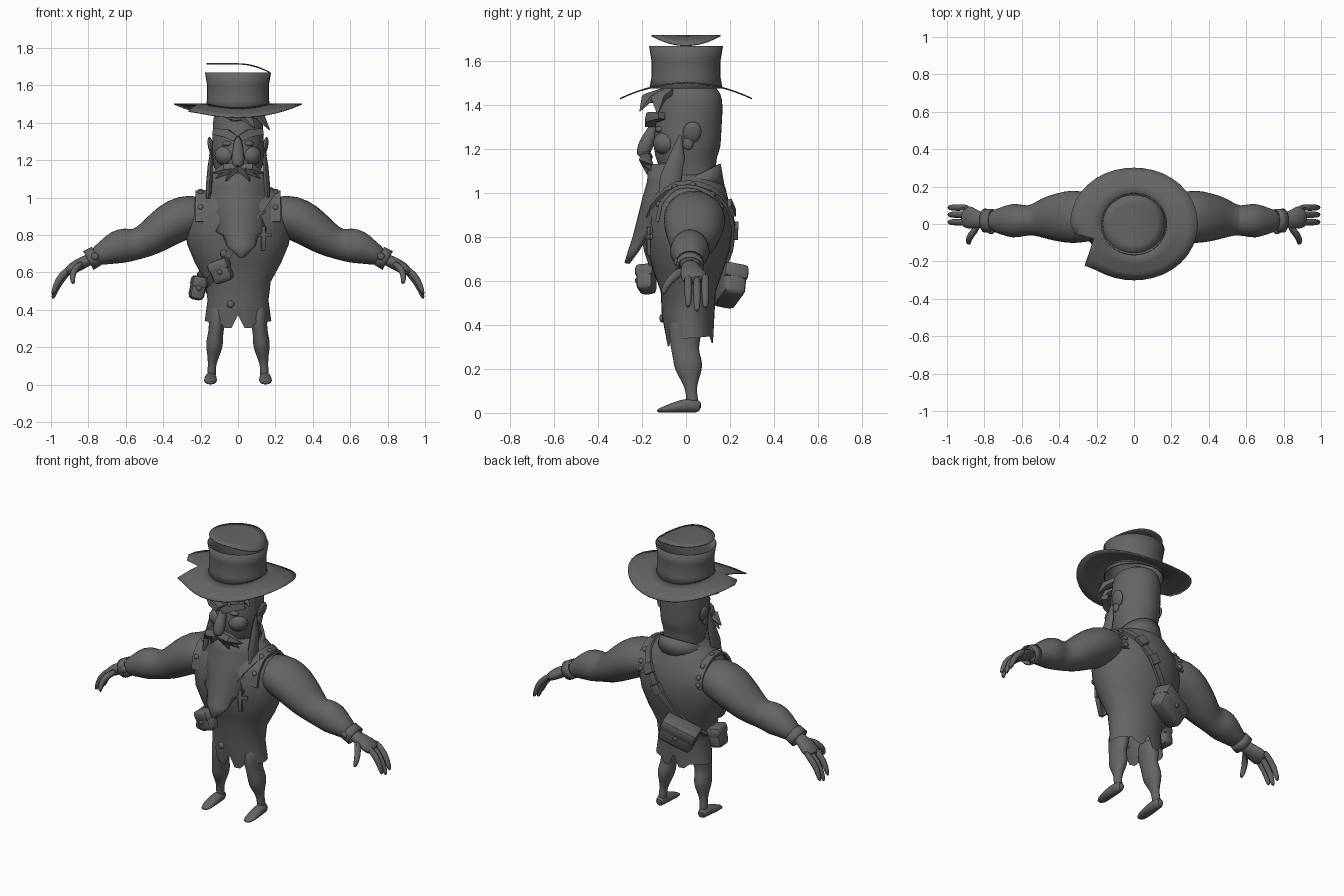
import bpy, bmesh
from math import sin, cos, pi, radians, sqrt
from mathutils import Vector, Euler
from mathutils.bvhtree import BVHTree

if "Cube" in bpy.data.objects:
    bpy.data.objects.remove(bpy.data.objects["Cube"])

clay = bpy.data.materials.new("dark grey clay")
clay.use_nodes = True
GREY = (.13, .13, .13, 1)
clay.diffuse_color = GREY
clay.node_tree.nodes["Principled BSDF"].inputs["Base Color"].default_value = GREY
X, Y, Z = Vector((1, 0, 0)), Vector((0, 1, 0)), Vector((0, 0, 1))
SIDES = (("left", 1), ("right", -1))


def finish(name, bm, sub=0, thick=0, sharp=45):
    bmesh.ops.recalc_face_normals(bm, faces=bm.faces)
    mesh = bpy.data.meshes.new(name)
    bm.to_mesh(mesh)
    bm.free()
    mesh.materials.append(clay)
    mesh.shade_smooth()
    mesh.set_sharp_from_angle(angle=radians(sharp))
    obj = bpy.data.objects.new(name, mesh)
    bpy.context.collection.objects.link(obj)
    if thick:
        mod = obj.modifiers.new("thickness", "SOLIDIFY")
        mod.thickness, mod.offset = thick, 0
    if sub:
        mod = obj.modifiers.new("smooth", "SUBSURF")
        mod.levels = mod.render_levels = sub
    return obj


def bridge(bm, rings, closed=True):
    for low, high in zip(rings, rings[1:]):
        n = len(low)
        for k in range(n if closed else n - 1):
            m = (k + 1) % n
            bm.faces.new((low[k], low[m], high[m], high[k]))


def tube(name, path, n=16, ref=Y, caps=True, sub=0, thick=0, side=1, edit=None, loop=False):
    """Sections along a path of (x, y, z, across, along ref); ref may be one vector per point."""
    bm = bmesh.new()
    pts = [Vector((p[0] * side, p[1], p[2])) for p in path]
    last = len(pts) - 1
    rings = []
    for i, p in enumerate(path):
        if loop:
            t = pts[(i + 1) % len(pts)] - pts[i - 1]
        else:
            t = pts[min(i + 1, last)] - pts[max(i - 1, 0)]
        t.normalize()
        a = ref[i] if isinstance(ref, list) else ref
        a = (a - t * a.dot(t)).normalized()
        b = t.cross(a)
        grow, turn = (sqrt(2), pi / 4) if n == 4 else (1, 0)
        rings.append([bm.verts.new(pts[i] + grow * (a * cos(w) * p[4] + b * sin(w) * p[3]))
                      for w in (turn + k * 2 * pi / n for k in range(n))])
    bridge(bm, rings + rings[:1] if loop else rings)
    if caps and not loop:
        bm.faces.new(rings[0])
        bm.faces.new(rings[-1])
    if edit:
        for v in bm.verts:
            edit(v.co)
    return finish(name, bm, sub, thick)


def ball(name, loc, size, rot=(0, 0, 0), n=12):
    bm = bmesh.new()
    bmesh.ops.create_uvsphere(bm, u_segments=n, v_segments=n // 2 + 2, radius=1)
    turn = rot if hasattr(rot, "to_matrix") else Euler(rot)
    for v in bm.verts:
        v.co = turn.to_matrix() @ (v.co * Vector(size)) + Vector(loc)
    return finish(name, bm)


def box(name, loc, size, rot=(0, 0, 0), bevel=.015):
    bm = bmesh.new()
    bmesh.ops.create_cube(bm, size=1)
    for v in bm.verts:
        v.co *= Vector(size)
    bmesh.ops.bevel(bm, geom=bm.edges[:], offset=bevel, segments=2, affect="EDGES", profile=.5)
    for v in bm.verts:
        v.co = Euler(rot).to_matrix() @ v.co + Vector(loc)
    return finish(name, bm)


# Coat: barrel torso with a flared, slit hem
def cut_hem(co):
    if co.z < .34:
        co.z += .05 if abs(co.x) < .01 else -.02 if abs(co.x) < .08 else .01


coat = tube("coat", [(0, y, z, rx, ry) for z, y, rx, ry in (
    (.33, .02, .178, .105), (.45, .01, .163, .12), (.55, .01, .175, .125), (.65, .01, .23, .16),
    (.75, .01, .272, .19), (.85, .015, .285, .2), (.94, .02, .275, .19), (1, .03, .23, .165),
    (1.05, .04, .16, .14), (1.09, .045, .1, .1))], n=32, caps=False, edit=cut_hem)

# Arms, cuffs, hands, legs and feet
solid = [coat]
for label, s in SIDES:
    solid.append(tube(label + "_sleeve", (
        (.14, .03, .91, .08, .1), (.24, .035, .91, .115, .135), (.33, .04, .88, .122, .148),
        (.41, .035, .825, .108, .132), (.48, .03, .775, .094, .112), (.545, .02, .747, .082, .08),
        (.59, .018, .748, .094, .084), (.65, .018, .735, .094, .098), (.71, .016, .705, .066, .072),
        (.78, .018, .675, .048, .055)), sub=1, side=s))
    tube(label + "_cuff", ((.755, .018, .688, .051, .058), (.8, .018, .663, .053, .06)),
         thick=.008, caps=False, side=s)
    ball(label + "_cuff_rivet", (.765 * s, -.04, .685), (.02, .014, .02))
    tube(label + "_palm", ((.77, .018, .68, .032, .04), (.83, .02, .652, .034, .046),
         (.88, .035, .625, .034, .066), (.92, .045, .597, .024, .058)), n=12, sub=1, side=s)
    for finger, y, drop in (("index", .01, 0), ("middle", .05, .02), ("little", .088, .005)):
        tube(label + "_" + finger + "_finger", (
            (.88, y, .635, .02, .018), (.945, y, .585 - drop, .021, .02),
            (.975, y, .53 - drop, .018, .018), (.992, y, .475 - drop, .01, .012)),
            n=8, sub=1, side=s)
    tube(label + "_thumb", ((.83, -.01, .65, .025, .02), (.875, -.06, .62, .021, .02),
         (.888, -.095, .575, .018, .018), (.88, -.105, .535, .01, .01)), n=8, ref=X, sub=1, side=s)
    tube(label + "_leg", ((.105, 0, .45, .06, .08), (.11, -.005, .34, .048, .076),
         (.118, -.005, .285, .04, .063), (.123, .005, .245, .046, .066), (.127, .014, .2, .047, .067),
         (.132, .018, .155, .033, .044), (.138, .022, .115, .024, .028), (.141, .026, .075, .022, .026),
         (.142, .032, .03, .027, .032)), n=12, sub=1, side=s)
    tube(label + "_foot", ((.145, .07, .025, .02, .024), (.145, .035, .036, .032, .036),
         (.147, -.03, .03, .035, .03), (.148, -.09, .017, .037, .017),
         (.146, -.135, .008, .018, .008)), n=12, ref=Z, sub=1, side=s)

# Surface lookup, so that straps and buttons lie on the coat and sleeves
depsgraph = bpy.context.evaluated_depsgraph_get()
trees = [BVHTree.FromObject(obj, depsgraph) for obj in solid]


def snap(centre, way, gap=.006):
    hits = [t.ray_cast(centre + way * .7, -way) for t in trees]
    near = min((h for h in hits if h[0]), key=lambda h: h[3], default=None)
    return (near[0] if near else centre + way * .2) + way * gap


def rivet(name, p, way, r=.015):
    ball(name, p, (r, r, r * .6), way.to_track_quat("Z", "Y"))


# Riveted shoulder straps
for label, s in SIDES:
    centre = Vector((.2 * s, .03, .87))
    ways = [-Y * cos(pi * k / 20) + Z * sin(pi * k / 20) for k in range(21)]
    spots = [snap(centre, w) for w in ways]
    tube(label + "_shoulder_strap", [(*p, .027, .008) for p in spots], n=4, ref=ways)
    for k in (3, 7, 10, 14, 17, 19):
        rivet(label + "_strap_rivet", spots[k] + ways[k] * .01, ways[k])

# Bag belt running from the left shoulder to the right hip
centre = Vector((0, .01, .77))
up = Vector((.19, 0, .27)).normalized()
ways = [up * cos(k * pi / 20) + Y * sin(k * pi / 20) for k in range(40)]
spots = [snap(centre, w) for w in ways]
tube("bag_belt", [(*p, .02, .008) for p in spots], n=4, ref=ways, loop=True)
for k in (5, 8):
    p, w = spots[k] + ways[k] * .012, ways[k]
    along = (spots[k + 1] - spots[k - 1]).normalized() * .03
    tube("belt_buckle", [(*(p - along), .03, .01), (*(p + along), .03, .01)], n=4, ref=[w, w])

# Back bag, hip pouch and front pouch, each with a flap
for name, loc, size, rot in (
        ("back_bag", (-.09, .2, .575), (.21, .105, .145), (-.2, -.38, .3)),
        ("hip_pouch", (-.215, -.01, .515), (.08, .11, .125), (0, .2, .1)),
        ("front_pouch", (-.09, -.18, .605), (.11, .08, .12), (.1, -.35, -.25))):
    box(name, loc, size, rot, .025)
    lift = Euler(rot).to_matrix() @ Vector((0, 0, size[2] * .27))
    box(name + "_flap", Vector(loc) + lift, (size[0] * 1.06, size[1] * 1.1, size[2] * .52), rot, .02)
    out = Euler(rot).to_matrix() @ Vector((0, size[1] * (.56 if loc[1] > 0 else -.56), 0))
    rivet(name + "_clasp", Vector(loc) + out, out.normalized(), .014)

# Coat buttons and the cross pendant
for x, z in ((-.04, .43), (-.075, .7)):
    rivet("coat_button", snap(Vector((x, .01, z)), -Y), -Y, .02)
pendant = snap(Vector((.135, .01, .78)), -Y, .015)
box("cross_upright", pendant, (.022, .016, .13), (0, 0, .3), .003)
box("cross_bar", pendant + Z * .02, (.09, .014, .022), (0, 0, .3), .003)

# Collar, high at the nape
tube("collar", [(0, .035, 1.02, .14, .135), (0, .035, 1.075, .125, .118)], n=20, caps=False,
     thick=.01, edit=lambda co: setattr(co, "z", co.z + (co.y - .04) * (.5 if co.z > 1.05 else .1)))

# Head, with a thick neck that fills the collar
tube("head", [(0, y, z, rx, ry) for z, y, rx, ry in (
    (1.0, .035, .115, .11), (1.1, .02, .115, .118), (1.15, .005, .128, .14), (1.21, .003, .14, .158),
    (1.29, .01, .14, .153), (1.36, .018, .137, .15), (1.43, .022, .135, .148),
    (1.475, .022, .118, .128), (1.5, .022, .06, .07))], n=20, sub=1)
tube("nose", ((0, -.13, 1.325, .022, .022), (0, -.155, 1.28, .024, .026),
     (0, -.18, 1.225, .038, .038), (0, -.197, 1.18, .036, .033), (0, -.2, 1.16, .02, .02)),
     n=10, sub=1)
for label, s in SIDES:
    ball(label + "_eye", (.055 * s, -.117, 1.288), (.03, .024, .016))
    ball(label + "_cheek", (.065 * s, -.09, 1.225), (.06, .06, .055))
    ball(label + "_ear", (.145 * s, .028, 1.275), (.016, .042, .05), (-.2, .2 * s, 0))
    ball(label + "_earlobe", (.142 * s, .01, 1.225), (.012, .024, .03))
    tube(label + "_brow", ((.012, -.163, 1.315, .018, .024), (.06, -.158, 1.342, .022, .024),
         (.125, -.11, 1.352, .016, .018)), n=4, side=s)
    tube(label + "_sideburn", ((.142, -.025, 1.26, .004, .006), (.146, -.04, 1.17, .016, .034),
         (.154, -.07, 1.06, .018, .05), (.158, -.09, .99, .014, .035)), n=8, side=s)
    # Moustache tufts
    for dx, dz in ((.14, 1.13), (.12, 1.1), (.065, 1.085)):
        tube(label + "_moustache_tuft", ((0, -.178, 1.165, .028, .028),
             (dx * .5, -.185, 1.152, .034, .03), (dx, -.2 + dx * .35, dz, .002, .002)),
             n=6, side=s)

# Forelocks swept towards the left
for x, tip in ((-.07, (.02, -.19, 1.41)), (0, (.09, -.21, 1.37)), (.07, (.17, -.13, 1.36))):
    tube("forelock", ((x, -.08, 1.46, .036, .025),
         ((x + tip[0]) / 2, tip[1] * .6 - .05, 1.43, .04, .024), (*tip, .002, .002)), n=6, ref=Z)

# Beard: a curved sheet with jagged edges narrowing to a point
bm = bmesh.new()
rows = []
for z, half, front, edge in (
        (1.13, .145, -.16, -.035), (1.05, .16, -.165, -.05), (.98, .165, -.185, -.07),
        (.92, .168, -.2, -.1), (.9, .128, -.205, -.125), (.82, .13, -.225, -.15),
        (.8, .088, -.23, -.18), (.74, .07, -.25, -.22), (.68, .006, -.268, -.262)):
    shift = .02 * (1.13 - z) / .45
    rows.append([bm.verts.new((u * half + shift, front + (edge - front) * u * u, z))
                 for u in (k / 5 - 1 for k in range(11))])
bridge(bm, rows, closed=False)
finish("beard", bm, thick=.024)

# Hat: open crown, torn brim and loose lid
tube("hat_crown", [(0, 0, z, r, r * .95) for z, r in (
    (1.475, .172), (1.52, .163), (1.6, .162), (1.668, .174))], n=32, caps=False, thick=.006)
torn = {19: .32, 20: .23, 21: .27, 22: .345, 23: .32}
bm = bmesh.new()
rows = []
for f in (0, .35, .7, 1):
    row = []
    for k in range(36):
        w = k * pi / 18
        rim = torn.get(k, .3 + .042 * cos(w) ** 2)
        r = .163 + (rim - .163) * f
        row.append(bm.verts.new((r * cos(w), r * sin(w), 1.5 - .8 * (r * sin(w)) ** 2)))
    rows.append(row)
bridge(bm, rows)
finish("hat_brim", bm, thick=.006)

bm = bmesh.new()
rows = []
for r in (.003, .06, .12, .168):
    rows.append([bm.verts.new((r * cos(w), r * sin(w) * .93,
                               1.715 - 1.6 * max(0, r * cos(w)) ** 2))
                 for w in (k * pi / 16 for k in range(32))])
bridge(bm, rows)
bm.faces.new(rows[0])
finish("hat_lid", bm, thick=.006)
